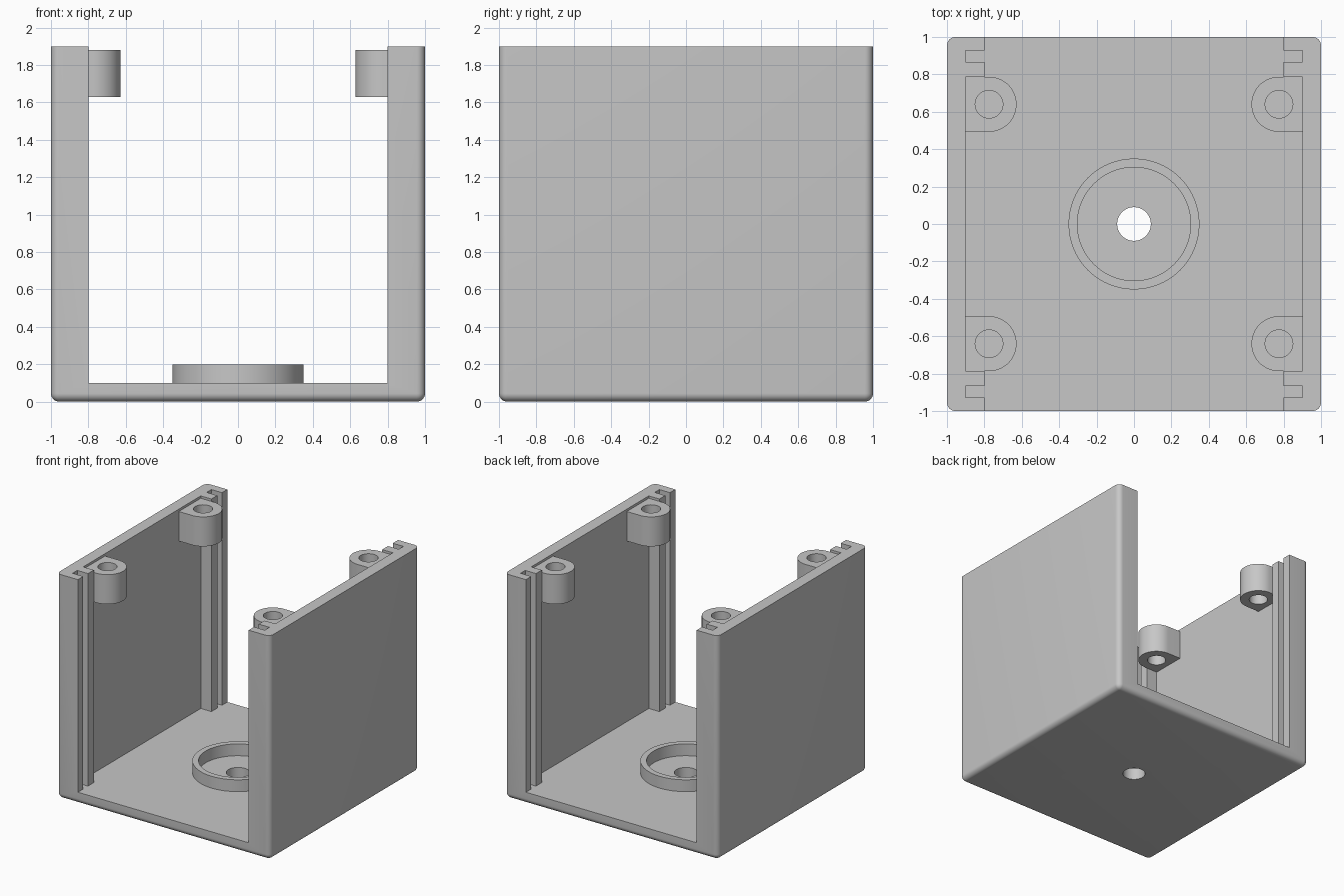
import bpy
import bmesh
from math import cos, sin, pi, radians

cube = bpy.data.objects.get("Cube")
if cube:
    bpy.data.objects.remove(cube, do_unlink=True)

WALL, RIB, FLOOR, TOP = 0.9, 0.8, 0.1, 1.9
FILLET = 0.045

grey = bpy.data.materials.new("plain grey")
grey.use_nodes = True
grey.diffuse_color = (0.57, 0.57, 0.57, 1)
grey.node_tree.nodes["Principled BSDF"].inputs["Base Color"].default_value = grey.diffuse_color


def add_object(name, bm):
    bmesh.ops.recalc_face_normals(bm, faces=bm.faces)
    mesh = bpy.data.meshes.new(name)
    bm.to_mesh(mesh)
    bm.free()
    mesh.materials.append(grey)
    obj = bpy.data.objects.new(name, mesh)
    bpy.context.collection.objects.link(obj)
    return obj


def arc(x, y, r, start=0, end=2 * pi, steps=64):
    return [(x + r * cos(start + (end - start) * i / steps),
             y + r * sin(start + (end - start) * i / steps)) for i in range(steps)]


def prism(name, outline, low, high):
    bm = bmesh.new()
    face = bm.faces.new([bm.verts.new((x, y, low)) for x, y in outline])
    side = bmesh.ops.extrude_face_region(bm, geom=[face])["geom"]
    verts = [g for g in side if isinstance(g, bmesh.types.BMVert)]
    bmesh.ops.translate(bm, verts=verts, vec=(0, 0, high - low))
    return add_object(name, bm)


def select_only(obj):
    bpy.ops.object.select_all(action='DESELECT')
    obj.select_set(True)
    bpy.context.view_layer.objects.active = obj


def cut(obj, cutter):
    cutter.hide_render = True
    mod = obj.modifiers.new("cut", 'BOOLEAN')
    mod.operation = 'DIFFERENCE'
    mod.solver = 'EXACT'
    mod.object = cutter
    select_only(obj)
    bpy.ops.object.modifier_apply(modifier=mod.name)
    bpy.data.objects.remove(cutter, do_unlink=True)


def smooth(obj):
    select_only(obj)
    bpy.ops.object.shade_smooth_by_angle(angle=radians(30))


# Outer block, rounded on the upright edges and around the base
bm = bmesh.new()
bmesh.ops.create_cube(bm, size=2)
for v in bm.verts:
    v.co.z = TOP if v.co.z > 0 else 0
rounded = [e for e in bm.edges if min(v.co.z for v in e.verts) == 0]
bmesh.ops.bevel(bm, geom=rounded, offset=FILLET, segments=8, profile=0.5, affect='EDGES')
body = add_object("housing", bm)

# Channel through the block, leaving ribs with a panel groove at each wall end
quarter = [(RIB, 1.2), (RIB, 0.928), (WALL, 0.928), (WALL, 0.865),
           (RIB, 0.865), (RIB, 0.787), (WALL, 0.787)]
right = quarter + [(x, -y) for x, y in reversed(quarter)]
channel = right + [(-x, y) for x, y in reversed(right)]
cut(body, prism("channel_cutter", channel, FLOOR, TOP + 0.2))
cut(body, prism("floor_hole_cutter", arc(0, 0, 0.09), -0.1, 0.3))
smooth(body)

# Raised ring on the floor
ring = prism("floor_ring", arc(0, 0, 0.35), FLOOR, 0.2)
cut(ring, prism("ring_cutter", arc(0, 0, 0.303), 0, 0.3))
smooth(ring)

# Four screw bosses on the inner walls
for sx, side in ((1, "left"), (-1, "right")):
    for sy, end in ((-1, "front"), (1, "back")):
        cx, cy, r = 0.775, 0.64, 0.147
        shape = [(WALL, cy + r)] + arc(cx, cy, r, pi / 2, 3 * pi / 2, 32)
        shape += [(cx, cy - r), (WALL, cy - r)]
        boss = prism(f"{end}_{side}_screw_boss", [(sx * x, sy * y) for x, y in shape], 1.63, 1.88)
        cut(boss, prism("screw_hole_cutter", arc(sx * cx, sy * cy, 0.074, steps=48), 1.5, 2))
        smooth(boss)
